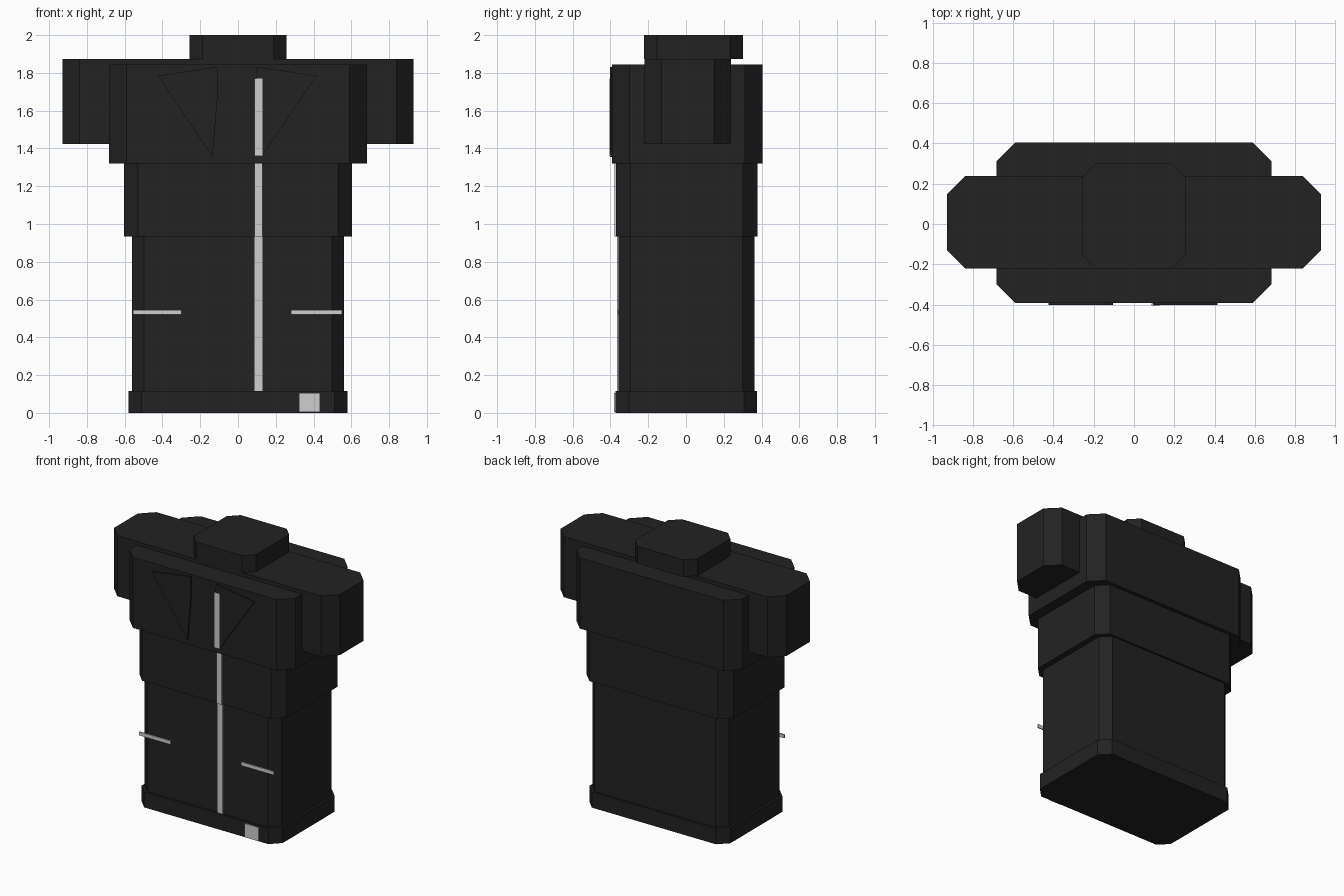
import bpy, bmesh

if "Cube" in bpy.data.objects:
    bpy.data.objects.remove(bpy.data.objects["Cube"])


def material(name, v):
    m = bpy.data.materials.new(name)
    m.diffuse_color = (v, v, v, 1)
    m.use_nodes = True
    m.node_tree.nodes["Principled BSDF"].inputs["Base Color"].default_value = m.diffuse_color
    return m


CLOTH = material("black cloth", 0.0162)
TRIM = material("light grey trim", 0.62)


def prism(name, pts, axis, lo, hi, mat):
    """Extrude a 2D outline along z (pts = x, y) or along y (pts = x, z)."""
    bm = bmesh.new()
    rings = []
    for d in (lo, hi):
        rings.append([bm.verts.new((a, b, d) if axis == "z" else (a, d, b))
                      for a, b in pts])
    n = len(pts)
    bm.faces.new(rings[0])
    bm.faces.new(rings[1])
    for i in range(n):
        j = (i + 1) % n
        bm.faces.new((rings[0][i], rings[0][j], rings[1][j], rings[1][i]))
    bmesh.ops.recalc_face_normals(bm, faces=bm.faces)
    me = bpy.data.meshes.new(name)
    bm.to_mesh(me)
    bm.free()
    me.materials.append(mat)
    ob = bpy.data.objects.new(name, me)
    bpy.context.collection.objects.link(ob)
    return ob


def block(name, hx, y0, y1, z0, z1, c):
    """Box with chamfered upright corners."""
    pts = [(-hx + c, y0), (hx - c, y0), (hx, y0 + c), (hx, y1 - c),
           (hx - c, y1), (-hx + c, y1), (-hx, y1 - c), (-hx, y0 + c)]
    return prism(name, pts, "z", z0, z1, CLOTH)


def plate(name, x0, x1, z0, z1, y0, y1):
    pts = [(x0, z0), (x1, z0), (x1, z1), (x0, z1)]
    return prism(name, pts, "y", y0, y1, TRIM)


# Jacket body, stacked from hem to collar
block("hem", 0.58, -0.373, 0.377, 0.0, 0.117, 0.07)
block("lower_body", 0.562, -0.358, 0.363, 0.117, 0.935, 0.065)
block("waist", 0.604, -0.37, 0.378, 0.935, 1.32, 0.075)
block("chest", 0.682, -0.392, 0.405, 1.32, 1.845, 0.092)
block("shoulders_and_sleeves", 0.928, -0.22, 0.238, 1.423, 1.873, 0.09)
block("collar", 0.257, -0.222, 0.302, 1.873, 2.0, 0.068)

# Lapels
for side, s, off in (("left", -1, -0.01), ("right", 1, 0.0)):
    pts = [(s * x + off, z) for x, z in
           ((0.125, 1.355), (0.415, 1.785), (0.10, 1.832), (0.095, 1.71))]
    prism(side + "_lapel", pts, "y", -0.403, -0.39, CLOTH)

# Zip, one plate per body section
plate("zip_lower", 0.088, 0.13, 0.117, 0.97, -0.365, -0.357)
plate("zip_waist", 0.088, 0.13, 0.935, 1.32, -0.378, -0.369)
plate("zip_chest", 0.088, 0.13, 1.36, 1.77, -0.405, -0.396)

# Pocket openings and hem tag
plate("left_pocket", -0.557, -0.30, 0.52, 0.546, -0.366, -0.357)
plate("right_pocket", 0.28, 0.55, 0.52, 0.546, -0.366, -0.357)
plate("hem_tag", 0.322, 0.435, 0.004, 0.105, -0.381, -0.372)
